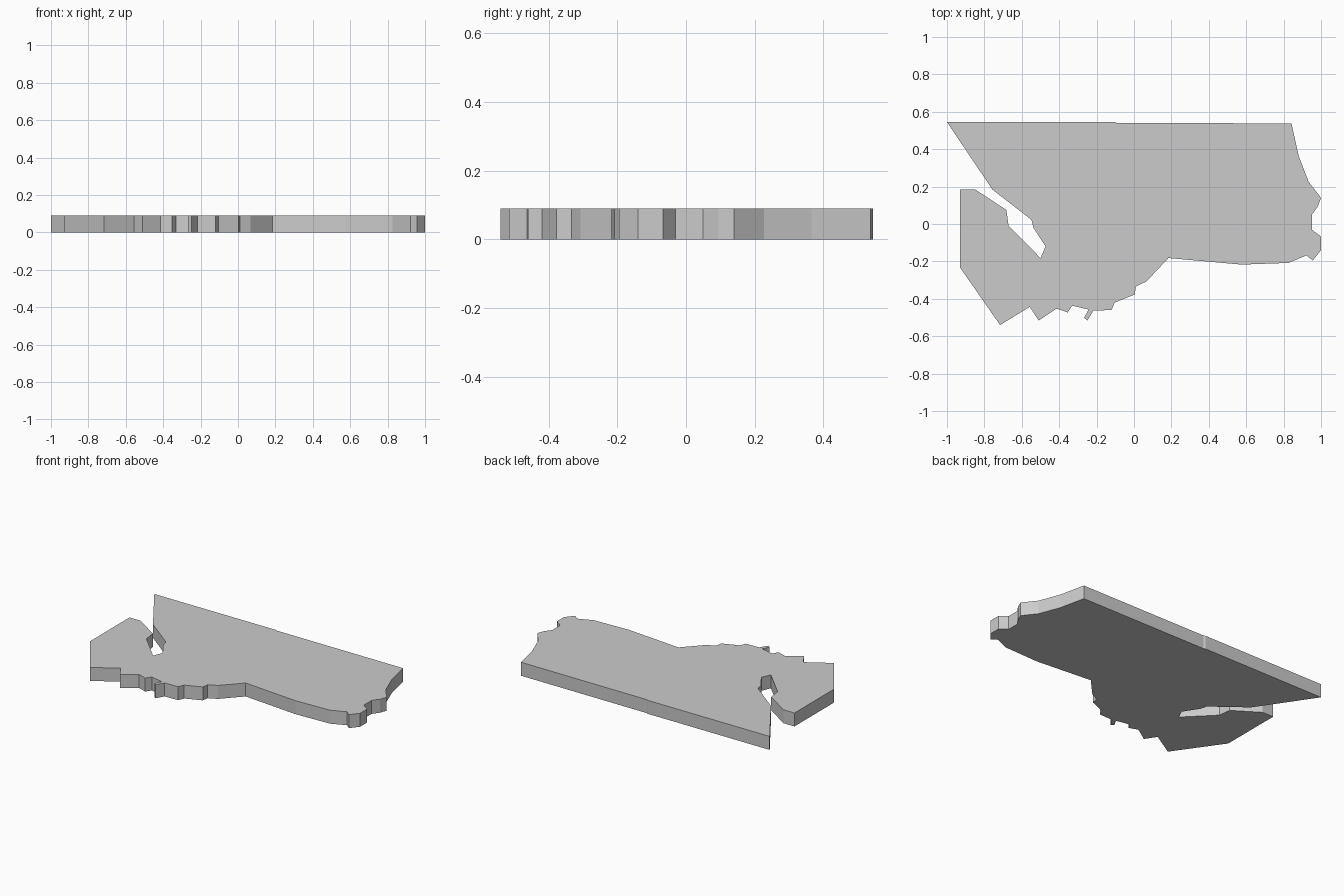
import bpy, bmesh

HEIGHT = 0.09

# Outline of the slab, split by stretch of edge (clockwise from back left)
back = [(-1, .545), (-.1, .545), (-.09, .54), (.842, .538)]
right = [(.88, .366), (.933, .227), (1, .14), (.983, .094), (.951, .05),
         (.951, -.03), (1, -.067), (1, -.14), (.956, -.195), (.922, -.168)]
front = [(.826, -.208), (.575, -.217), (.184, -.182), (.067, -.307),
         (.01, -.334), (.004, -.377), (-.104, -.42), (-.12, -.46),
         (-.217, -.463), (-.249, -.516), (-.267, -.502), (-.243, -.457),
         (-.331, -.437), (-.354, -.473), (-.414, -.452), (-.51, -.516),
         (-.557, -.443), (-.716, -.54)]
left = [(-.93, -.233), (-.93, .184), (-.848, .184)]
inlet = [(-.682, .075), (-.671, -.008), (-.5, -.182), (-.473, -.12),
         (-.538, -.02), (-.548, .022), (-.757, .184)]

# Extrude the outline into a flat slab
bm = bmesh.new()
base = bm.faces.new([bm.verts.new((x, y, 0))
                     for x, y in back + right + front + left + inlet])
top = bmesh.ops.extrude_face_region(bm, geom=[base], use_keep_orig=True)
bmesh.ops.translate(bm, vec=(0, 0, HEIGHT),
                    verts=[v for v in top["geom"] if isinstance(v, bmesh.types.BMVert)])
bmesh.ops.recalc_face_normals(bm, faces=bm.faces)

mesh = bpy.data.meshes.new("map_slab")
bm.to_mesh(mesh)
bm.free()
bpy.context.collection.objects.link(bpy.data.objects.new("map_slab", mesh))
